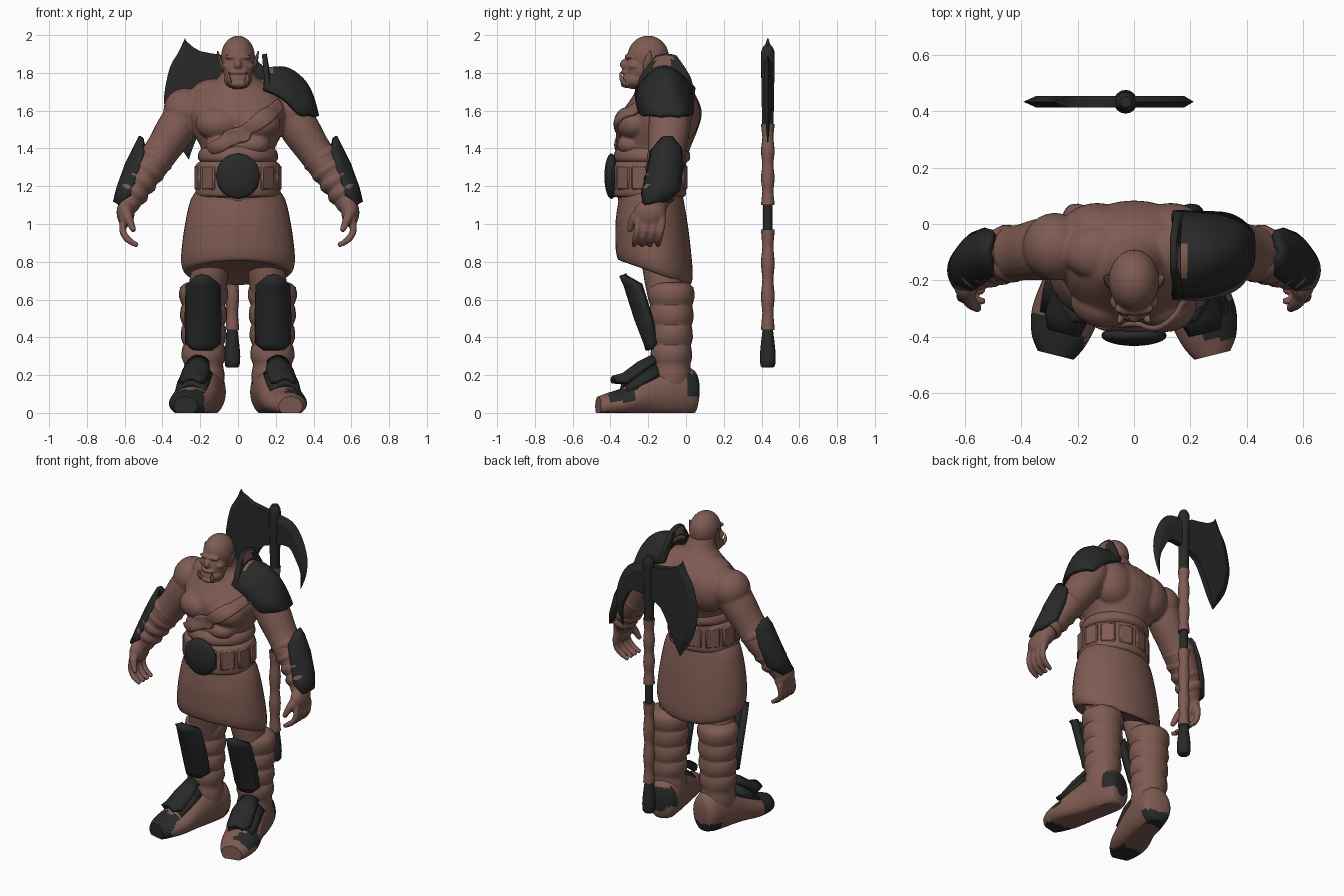
import bpy, bmesh, math
from mathutils import Vector, Matrix

cube = bpy.data.objects.get("Cube")
if cube:
    bpy.data.objects.remove(cube)


def material(name, colour):
    m = bpy.data.materials.new(name)
    m.use_nodes = True
    m.diffuse_color = colour
    bsdf = m.node_tree.nodes["Principled BSDF"]
    bsdf.inputs["Base Color"].default_value = colour
    bsdf.inputs["Roughness"].default_value = 0.8
    return m


brown = material("brown skin and leather", (0.21, 0.105, 0.085, 1))
dark = material("dark iron", (0.021, 0.022, 0.022, 1))


def spline(rows, k):
    """Catmull-Rom resampling of tuples of any length."""
    out, last = [], len(rows) - 1
    for i in range(last):
        a, b, c, d = (rows[min(max(j, 0), last)] for j in (i - 1, i, i + 1, i + 2))
        for t in (s / k for s in range(k)):
            out.append(tuple(q + t / 2 * (r - p + t * (2 * p - 5 * q + 4 * r - e + t * (3 * (q - r) + e - p)))
                             for p, q, r, e in zip(a, b, c, d)))
    return out + [rows[-1]]


def ball(bm, c, r, mirror=False):
    for s in ((1, -1) if mirror else (1,)):
        m = Matrix.LocRotScale(Vector((c[0] * s, c[1], c[2])), None, Vector(r))
        bmesh.ops.create_uvsphere(bm, u_segments=24, v_segments=16, radius=1, matrix=m)


def skin_rings(bm, rings):
    """Closed skin through rings of points, capped at both ends."""
    vs = [[bm.verts.new(p) for p in ring] for ring in rings]
    n = len(vs[0])
    for a, b in zip(vs, vs[1:]):
        for i in range(n):
            bm.faces.new((a[i], a[(i + 1) % n], b[(i + 1) % n], b[i]))
    bm.faces.new(vs[0])
    bm.faces.new(vs[-1])


def tube(bm, rows, sides=(1,), n=20, k=3, flat=None):
    """Elliptical tube through rows of x, y, z, width, depth; flat fixes the ring normal."""
    rows = spline(rows, k)
    pts = [Vector(r[:3]) for r in rows]
    for s in sides:
        rings = []
        for i, (p, r) in enumerate(zip(pts, rows)):
            t = pts[min(i + 1, len(pts) - 1)] - pts[max(i - 1, 0)]
            t = (Vector(flat) if flat else t).normalized()
            u = Vector((1, 0, 0))
            u = (u - t * u.dot(t)).normalized()
            v = t.cross(u)
            ring = [p + u * r[3] * math.cos(a) + v * r[4] * math.sin(a)
                    for a in (math.tau * j / n for j in range(n))]
            rings.append([(q.x * s, q.y, q.z) for q in ring])
        skin_rings(bm, rings)


def finish(name, bm, mat=brown, rule=None, angle=40):
    bmesh.ops.recalc_face_normals(bm, faces=bm.faces)
    if rule:
        for f in bm.faces:
            f.material_index = int(rule(f.calc_center_median()))
    me = bpy.data.meshes.new(name)
    bm.to_mesh(me)
    bm.free()
    ob = bpy.data.objects.new(name, me)
    bpy.context.collection.objects.link(ob)
    me.materials.append(mat)
    if rule:
        me.materials.append(dark if mat is brown else brown)
    bpy.ops.object.select_all(action="DESELECT")
    ob.select_set(True)
    bpy.context.view_layer.objects.active = ob
    bpy.ops.object.shade_smooth_by_angle(angle=math.radians(angle))
    return ob


def blend(ob, size, steps):
    """Fuse overlapping masses into one smooth skin."""
    m = ob.modifiers.new("fuse", "REMESH")
    m.mode, m.voxel_size, m.use_smooth_shade = "VOXEL", size, True
    m = ob.modifiers.new("soften", "SMOOTH")
    m.factor, m.iterations = 0.5, steps


def plate(name, rows, across, drop, mat=dark, k=1, thick=0.025, mirror=False, rule=None, wrap=None):
    """Curved armour plate through rows of x, y, z, half width, edge drop."""
    bm = bmesh.new()
    across, drop, n = Vector(across), Vector(drop), 9
    grid = [[bm.verts.new(Vector(r[:3]) + across * r[3] * v + drop * r[4] * v * v)
             for v in (2 * j / (n - 1) - 1 for j in range(n))] for r in spline(rows, k)]
    for a, b in zip(grid, grid[1:]):
        for i in range(n - 1):
            bm.faces.new((a[i], a[i + 1], b[i + 1], b[i]))
    ob = finish(name, bm, mat, rule, 30)
    if wrap:
        m = ob.modifiers.new("hug", "SHRINKWRAP")
        m.target, m.wrap_mode, m.offset = wrap, "ABOVE_SURFACE", 0.006
    m = ob.modifiers.new("thickness", "SOLIDIFY")
    m.thickness, m.offset = thick, 0
    if mirror:
        ob.modifiers.new("mirror", "MIRROR")
    return ob


both, up = (1, -1), (0, 0, 1)

# Torso, arms and hands
bm = bmesh.new()
tube(bm, [(0, -.19, 1.12, .2, .17), (0, -.19, 1.25, .205, .18), (0, -.17, 1.38, .19, .185),
          (0, -.145, 1.48, .235, .2), (0, -.13, 1.58, .265, .214), (0, -.115, 1.66, .25, .178),
          (0, -.12, 1.73, .17, .135), (0, -.15, 1.78, .1, .1), (0, -.18, 1.86, .075, .08)],
     n=32, flat=up)
for c, r in [((.1, -.27, 1.53), (.125, .098, .09)), ((.13, -.045, 1.58), (.14, .12, .15)),
             ((.12, -.1, 1.69), (.13, .1, .08)), ((.28, -.08, 1.6), (.115, .12, .12)),
             ((.08, -.29, 1.42), (.09, .075, .06)), ((.595, -.19, 1.06), (.048, .085, .075))]:
    ball(bm, c, r, True)
tube(bm, [(.27, -.08, 1.6, .1, .11), (.33, -.09, 1.5, .105, .11), (.395, -.1, 1.4, .094, .1),
          (.46, -.11, 1.31, .09, .1), (.53, -.13, 1.21, .078, .085), (.585, -.17, 1.09, .056, .065)], both)
for i in range(4):
    y = -.25 + .042 * i
    tube(bm, [(.605, y, 1.03, .021, .021), (.61, y - .01, .96, .019, .019),
              (.58, y - .02, .915, .018, .018), (.53, y - .025, .885, .013, .013)], both, 10)
tube(bm, [(.6, -.22, 1.08, .03, .03), (.58, -.275, 1.03, .025, .025), (.55, -.3, .96, .015, .015)], both, 10)
body = finish("torso_and_arms", bm)
blend(body, .008, 4)

# Head
bm = bmesh.new()
for c, r in [((0, -.2, 1.885), (.09, .11, .112)), ((0, -.25, 1.82), (.08, .08, .09)),
             ((0, -.27, 1.765), (.075, .07, .052)), ((0, -.3, 1.885), (.07, .025, .016)),
             ((0, -.325, 1.845), (.022, .025, .028)), ((0, -.315, 1.803), (.05, .03, .014)),
             ((0, -.315, 1.742), (.056, .032, .022)), ((0, -.17, 1.79), (.085, .085, .1))]:
    ball(bm, c, r)
ball(bm, (.058, -.275, 1.835), (.028, .03, .018), True)
blend(finish("head", bm), .006, 3)
bm = bmesh.new()
tube(bm, [(.075, -.21, 1.81, .012, .02), (.093, -.2, 1.86, .012, .025), (.108, -.19, 1.915, .003, .004)], both, 10)
finish("ears", bm)
bm = bmesh.new()
tube(bm, [(.042, -.325, 1.745, .014, .014), (.05, -.343, 1.77, .011, .011),
          (.047, -.348, 1.805, .002, .002)], both, 10)
finish("tusks", bm)

# Chest strap
plate("chest_strap", [(-.17, -.35, 1.38, .036, 0), (.05, -.38, 1.5, .036, 0), (.25, -.25, 1.65, .036, 0)],
      (-.55, 0, .83), (0, 0, 0), brown, 14, .022, wrap=body)

# Belt, waist roll, belt pads and buckle
bm = bmesh.new()
tube(bm, [(0, -.195, z, .222 + d, .192 + d) for z, d in
          ((1.14, -.03), (1.15, 0), (1.19, .004), (1.25, .002), (1.31, .002), (1.33, -.02))], n=40, flat=up)
tube(bm, [(0, -.18, z, .2 + d, .19 + d) for z, d in
          ((1.315, -.03), (1.335, .005), (1.36, .012), (1.39, .002), (1.42, -.03))], n=40, flat=up)
finish("belt", bm)
bm = bmesh.new()
for i in range(12):
    a = math.tau * (i + .5) / 12
    m = Matrix.LocRotScale(Vector((.213 * math.cos(a), -.195 + .184 * math.sin(a), 1.245)),
                           Matrix.Rotation(a, 3, "Z"), Vector((.032, .09, .13)))
    bmesh.ops.create_cube(bm, size=1, matrix=m)
pads = finish("belt_pads", bm)
pads.modifiers.new("round", "BEVEL").width = .008
bm = bmesh.new()
ball(bm, (0, -.395, 1.253), (.116, .037, .12))
finish("buckle", bm, dark)

# Skirt with a hem that falls towards the back
bm = bmesh.new()
tube(bm, [(0, -.19, 1.2, .2, .165), (0, -.185, 1.13, .25, .172), (0, -.18, 1.0, .28, .192),
          (0, -.172, .87, .298, .202), (0, -.168, .79, .3, .203), (0, -.168, .745, .28, .19),
          (0, -.168, .75, .24, .16)], n=40, flat=up)
for v in bm.verts:
    v.co.z -= (v.co.y + .17) * .35 * min(1, max(0, (1.12 - v.co.z) / .35))
finish("skirt", bm)

# Legs with broad layered wraps
bm = bmesh.new()
tube(bm, [(.15, -.14, .86, .1, .09), (.15, -.13, .76, .1, .1), (.17, -.1, .6, .1, .1)], both, flat=up)
finish("thighs", bm)
bm = bmesh.new()
rows = [(.18, -.08, .69, .09, .085)]
for i in range(4):
    z, r = .665 - .105 * i, .124 - .004 * i
    rows += [(.182, -.078, z, r, r * .94), (.182, -.078, z - .055, r + .005, r * .99),
             (.182, -.078, z - .095, r - .01, r * .9)]
tube(bm, rows + [(.18, -.08, .2, .11, .11), (.18, -.08, .12, .1, .1)], both, 24, 2, up)
finish("leg_wraps", bm)

# Forearm wraps
bm = bmesh.new()
rows = []
for i in range(4):
    for d, r in ((0, .09), (.4, .104), (.85, .092)):
        t = (i + d) / 4
        rows.append((.425 + .15 * t, -.1 - .05 * t, 1.37 - .24 * t, r - .024 * t, r * 1.02 - .015 * t))
tube(bm, rows, both, 20, 2)
finish("forearm_wraps", bm)


# Boots with uneven worn iron on toe, heel and sole
def right_iron(c):
    return (c.y < -.32 and c.x < -.18 and c.z < .125) or (c.y > -.02 and c.z < .06)


def left_iron(c):
    patch = -.41 < c.y < -.26 and .06 < c.z < .13 and c.x > .25
    return patch or (c.y > 0 and .09 < c.z < .21) or (c.y < -.38 and c.z < .005)


for name, s, rule in (("left_boot", 1, left_iron), ("right_boot", -1, right_iron)):
    bm = bmesh.new()
    tube(bm, [(.15, .06, .12, .05, .07), (.153, .035, .11, .09, .12), (.175, -.06, .12, .105, .15),
              (.205, -.19, .1, .11, .125), (.245, -.32, .06, .118, .08), (.268, -.41, .045, .098, .062),
              (.278, -.465, .035, .065, .052)], (s,), 32, 5, (.25, -1, 0))
    for v in bm.verts:
        v.co.z = max(0, v.co.z)
    finish(name, bm, brown, rule)

# Foot and shin plates
out = (.96, .25, 0)
plate("instep_plates", [(.21, -.17, .3, .05, .03), (.22, -.25, .26, .068, .04),
                        (.24, -.33, .2, .07, .04), (.25, -.385, .185, .05, .02)], out, (0, 0, -1), mirror=True)
plate("ankle_plates", [(.215, -.16, .25, .075, .05), (.235, -.25, .2, .08, .05),
                       (.25, -.325, .148, .075, .04)], out, (0, 0, -1), thick=.03, mirror=True)
plate("shin_plates", [(.19, -.335, .73, .02, .0), (.185, -.312, .68, .076, .07), (.185, -.255, .5, .082, .07),
                      (.185, -.205, .37, .08, .05), (.19, -.195, .335, .04, .01)], (1, 0, 0), (0, 1, 0),
      thick=.04, mirror=True)

# Forearm plates
plate("forearm_plates", [(.515, -.1, 1.46, .02, .01), (.54, -.105, 1.41, .075, .05), (.585, -.11, 1.32, .088, .07),
                         (.632, -.135, 1.19, .095, .07), (.65, -.165, 1.115, .055, .02)],
      (0, 1, .1), (-.9, 0, -.35), mirror=True)

# Single left shoulder guard with its neck flange
plate("shoulder_guard", [(.14, -.11, 1.815, .15, .1), (.25, -.112, 1.82, .148, .16), (.335, -.105, 1.765, .135, .185),
                         (.385, -.1, 1.685, .105, .11), (.418, -.085, 1.57, .05, 0)], (0, 1, 0), (-.05, 0, -1), k=4,
      rule=lambda c: c.x < .2 and abs(c.y + .13) < .04)
plate("shoulder_flange", [(.14, -.105, 1.9, .055, .01), (.15, -.11, 1.84, .13, .06), (.165, -.11, 1.76, .15, .06)],
      (0, 1, 0), (0, 0, -1), k=4, rule=lambda c: 1.83 < c.z < 1.885 and abs(c.y + .115) < .045)

# Axe shaft in dark and wrapped sections
ax, ay = -.03, .433


def shaft(name, mat, profile):
    bm = bmesh.new()
    tube(bm, [(ax, ay, z, r, r) for z, r in profile], n=16, k=2, flat=up)
    finish(name, bm, mat)


shaft("axe_pommel", dark, [(.24, .025), (.25, .038), (.3, .042), (.38, .035), (.45, .026)])
shaft("axe_core", dark, [(.44, .025), (1.52, .025)])
for name, low, high in (("axe_lower_grip", .44, .97), ("axe_upper_grip", 1.1, 1.53)):
    shaft(name, brown, [(low + (high - low) * i / 12, (.036, .033, .029, .033)[i % 4]) for i in range(13)])
shaft("axe_head_socket", dark, [(1.51, .03), (1.68, .033), (1.88, .036), (1.92, .033), (1.945, .02)])


# Axe blades as wedges between an outer edge and an inner edge
def blade(name, stations):
    bm = bmesh.new()
    rings = []
    for xo, zo, xi, zi in spline(stations, 3):
        span = math.hypot(xi - xo, zi - zo)
        f, h = min(.5, .045 / span), min(.02, span * .3)
        xm, zm = xo + (xi - xo) * f, zo + (zi - zo) * f
        rings.append([(xo, ay, zo), (xm, ay - h, zm), (xi, ay - h, zi), (xi, ay + h, zi), (xm, ay + h, zm)])
    skin_rings(bm, rings)
    finish(name, bm, dark, angle=20)


blade("axe_great_blade", [(-.28, 1.985, -.275, 1.97), (-.315, 1.91, -.2, 1.915), (-.36, 1.83, -.03, 1.87),
                          (-.39, 1.69, -.03, 1.7), (-.385, 1.6, -.125, 1.64), (-.35, 1.48, -.2, 1.5),
                          (-.26, 1.34, -.255, 1.36)])
blade("axe_small_blade", [(0, 1.89, -.03, 1.8), (.1, 1.865, -.03, 1.7), (.17, 1.78, .08, 1.7),
                          (.21, 1.65, .13, 1.64), (.2, 1.53, .165, 1.55), (.16, 1.43, .16, 1.44)])
